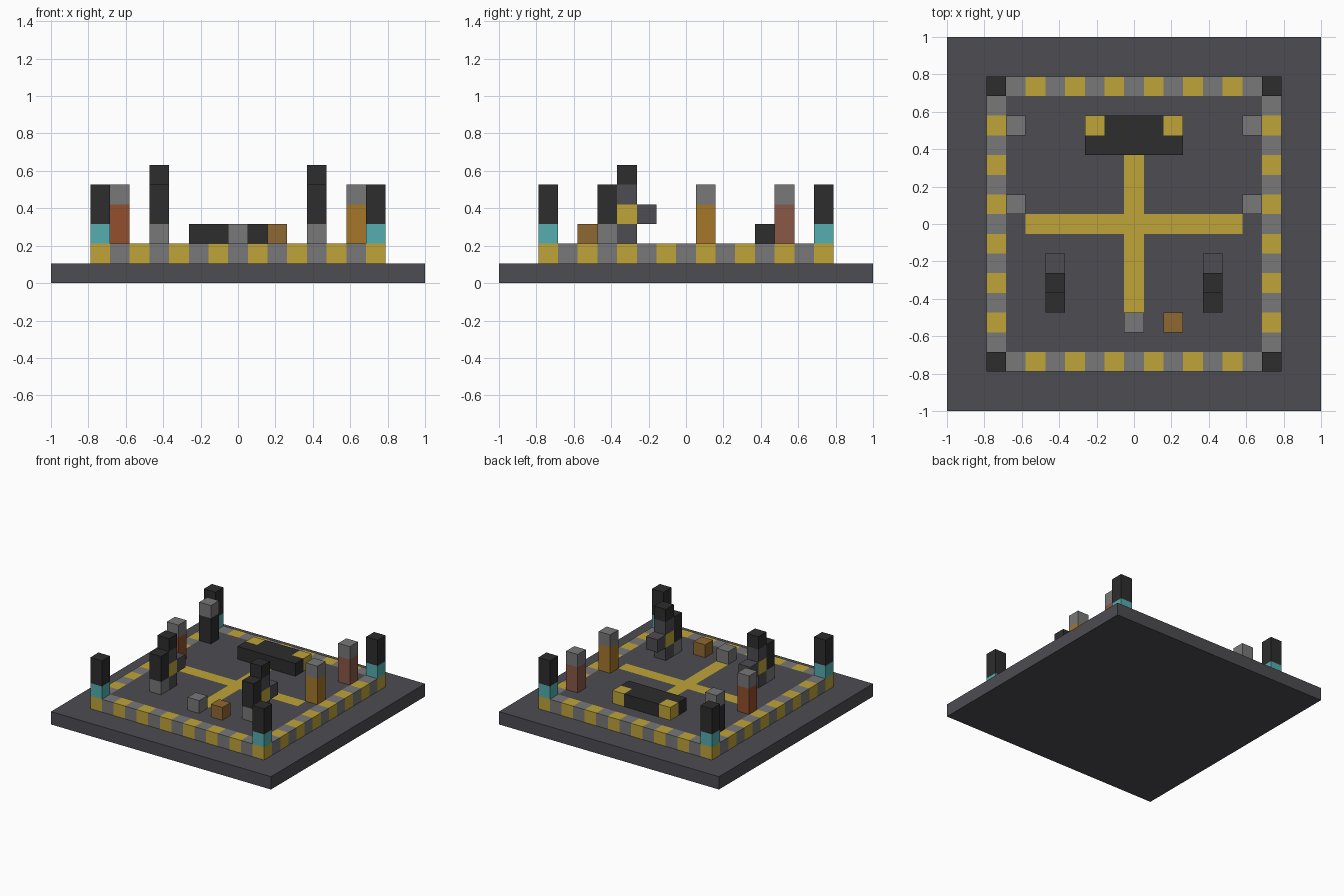
import bpy
import bmesh
from mathutils import Matrix, Vector

cube = bpy.data.objects.get("Cube")
if cube:
    bpy.data.objects.remove(cube, do_unlink=True)

U = 2 / 19  # one block; everything sits on this grid


def linear(c):
    return c / 12.92 if c <= 0.04045 else ((c + 0.055) / 1.055) ** 2.4


def material(name, code):
    rgb = [linear(int(code[i:i + 2], 16) / 255) for i in (0, 2, 4)]
    mat = bpy.data.materials.new(name)
    mat.use_nodes = True
    mat.diffuse_color = (*rgb, 1)
    bsdf = mat.node_tree.nodes["Principled BSDF"]
    bsdf.inputs["Base Color"].default_value = (*rgb, 1)
    bsdf.inputs["Roughness"].default_value = 0.9
    return mat


slate = material("slate", "4d4c51")
black = material("black", "2d2d2d")
grey = material("grey", "787878")
yellow = material("yellow", "bfa43a")
teal = material("teal", "55adb0")
rust = material("rust", "934f2d")
clay = material("clay", "8a5846")
amber = material("amber", "a6772a")
wood = material("wood", "8f6833")


def finish(name, bm, mats):
    mesh = bpy.data.meshes.new(name)
    bmesh.ops.recalc_face_normals(bm, faces=bm.faces)
    bm.to_mesh(mesh)
    bm.free()
    for mat in mats:
        mesh.materials.append(mat)
    obj = bpy.data.objects.new(name, mesh)
    bpy.context.collection.objects.link(obj)
    return obj


def block(name, mat, x, y, level, w=1, d=1, h=1):
    """Box centred on grid cell (x, y), with its bottom at the given level."""
    bm = bmesh.new()
    bmesh.ops.create_cube(bm, size=U)
    bm.transform(Matrix.Translation(Vector((x, y, level + h / 2)) * U)
                 @ Matrix.Diagonal((w, d, h, 1)))
    return finish(name, bm, [mat])


def side(x):
    return "left" if x > 0 else "right"


# Base plate
block("base_plate", slate, 0, 0, 0, 19, 19, 1)

# Raised floor: striped border and a yellow cross, coloured by cell
bm = bmesh.new()
bmesh.ops.create_grid(bm, x_segments=15, y_segments=15, size=7.5 * U)
bm.transform(Matrix.Translation((0, 0, 2 * U)))
rim = [e for e in bm.edges if e.is_boundary]
skirt = bmesh.ops.extrude_edge_only(bm, edges=rim)["geom"]
bmesh.ops.translate(bm, vec=(0, 0, -U),
                    verts=[g for g in skirt if isinstance(g, bmesh.types.BMVert)])
for face in bm.faces:
    c = face.calc_center_median() / U
    x = max(-7, min(7, round(c.x)))
    y = max(-7, min(7, round(c.y)))
    if max(abs(x), abs(y)) == 7:
        along = x if abs(y) == 7 else y
        face.material_index = 2 if along % 2 else 1
    elif (y == 0 and abs(x) <= 5) or (x == 0 and -4 <= y <= 3):
        face.material_index = 2
bmesh.ops.edgeloop_fill(bm, edges=[e for e in bm.edges if e.is_boundary])
finish("raised_floor", bm, [slate, grey, yellow])

# Corner towers
for x in (-7, 7):
    for y in (-7, 7):
        place = f"{'front' if y < 0 else 'back'}_{side(x)}"
        block(f"tower_light_{place}", teal, x, y, 2)
        block(f"tower_top_{place}", black, x, y, 3, h=2)

# Storage columns with grey caps
for x, y, mat in ((-6, 1, rust), (6, 1, amber), (-6, 5, black), (6, 5, clay)):
    place = f"{'middle' if y == 1 else 'back'}_{side(x)}"
    block(f"column_{place}", mat, x, y, 2, h=2)
    block(f"column_cap_{place}", grey, x, y, 4)

# Counter at the back with yellow ends
block("counter_front", black, 0, 4, 2, w=5)
block("counter_back", black, 0, 5, 2, w=3)
for x in (-2, 2):
    block(f"counter_end_{side(x)}", yellow, x, 5, 2)

# Pair of standing machines facing the centre
for x in (-4, 4):
    s = side(x)
    block(f"machine_foot_{s}", grey, x, -4, 2)
    block(f"machine_pack_{s}", black, x, -4, 3, h=2)
    block(f"machine_base_{s}", slate, x, -3, 2)
    block(f"machine_band_{s}", yellow, x, -3, 3)
    block(f"machine_body_{s}", slate, x, -3, 4)
    block(f"machine_head_{s}", black, x, -3, 5)
    block(f"machine_arm_{s}", slate, x, -2, 3)

# Loose crates at the front
block("grey_crate", grey, 0, -5, 2)
block("wood_crate", wood, 2, -5, 2)
